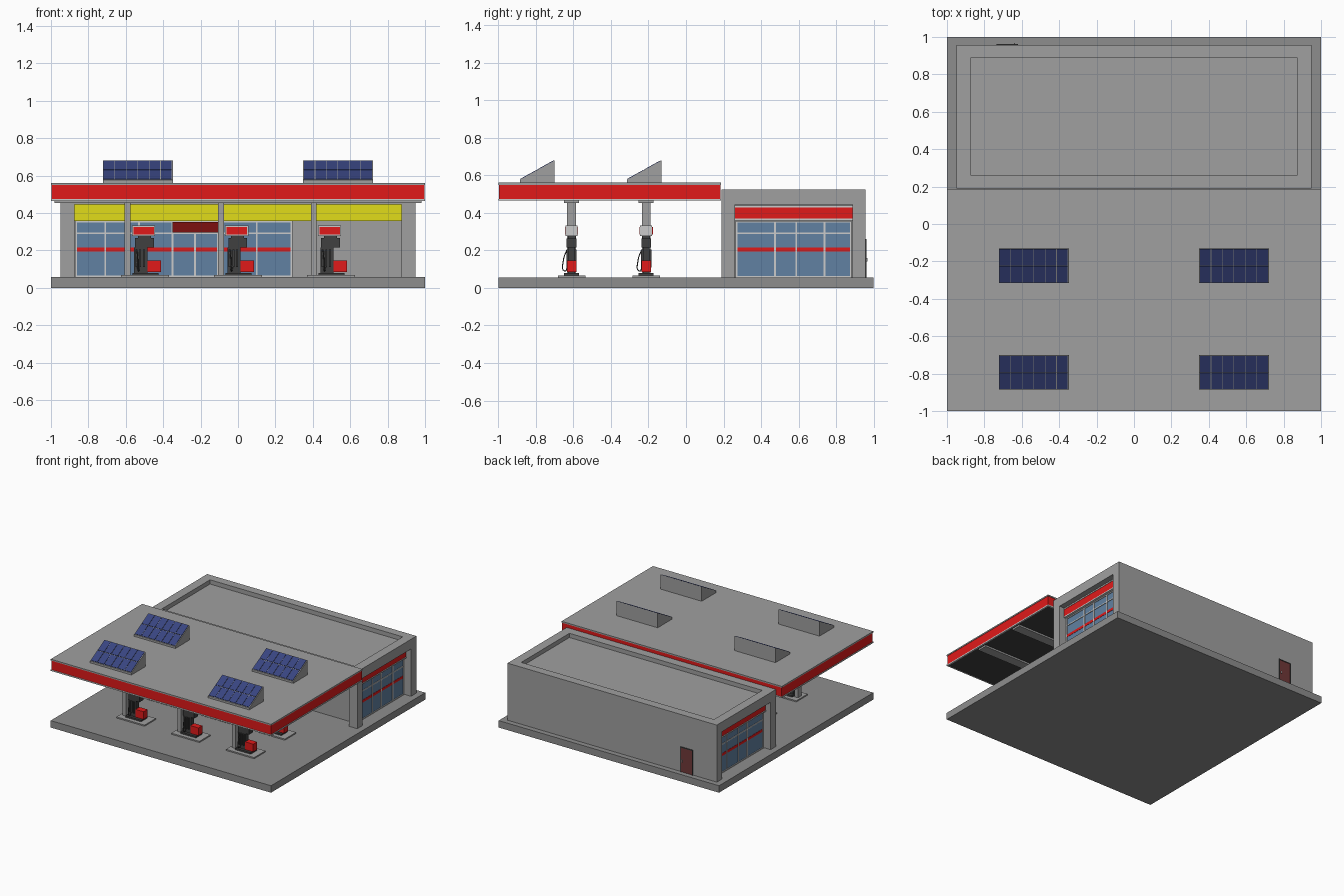
import bpy, bmesh

if "Cube" in bpy.data.objects:
    bpy.data.objects.remove(bpy.data.objects["Cube"])


def material(name, r, g, b):
    m = bpy.data.materials.new(name)
    m.diffuse_color = (r, g, b, 1)
    m.use_nodes = True
    m.node_tree.nodes["Principled BSDF"].inputs["Base Color"].default_value = m.diffuse_color
    return m


RED = material("red", 0.75, 0.01, 0.01)
DARK_RED = material("dark_red", 0.2, 0.005, 0.005)
YELLOW = material("yellow", 0.75, 0.72, 0.01)
WHITE = material("white", 0.75, 0.75, 0.75)
GLASS = material("glass", 0.12, 0.22, 0.36)
NAVY = material("navy", 0.04, 0.06, 0.22)
DARK = material("dark", 0.05, 0.05, 0.05)
BROWN = material("brown", 0.16, 0.04, 0.04)
GREY = material("grey", 0.35, 0.35, 0.35)
PAVING = material("paving", 0.27, 0.27, 0.27)


def finish(name, bm, mat):
    bmesh.ops.recalc_face_normals(bm, faces=bm.faces[:])
    mesh = bpy.data.meshes.new(name)
    bm.to_mesh(mesh)
    bm.free()
    mesh.materials.append(mat)
    ob = bpy.data.objects.new(name, mesh)
    bpy.context.collection.objects.link(ob)
    return ob


def boxes(name, mat, *spans):
    """One object from boxes given as x0, x1, y0, y1, z0, z1."""
    bm = bmesh.new()
    for x0, x1, y0, y1, z0, z1 in spans:
        for v in bmesh.ops.create_cube(bm, size=1)["verts"]:
            v.co = (x1 if v.co.x > 0 else x0, y1 if v.co.y > 0 else y0, z1 if v.co.z > 0 else z0)
    return finish(name, bm, mat)


def prism(name, mat, profile, x0, x1):
    """Extrude a (y, z) profile along x."""
    bm = bmesh.new()
    face = bm.faces.new([bm.verts.new((x0, y, z)) for y, z in profile])
    out = bmesh.ops.extrude_face_region(bm, geom=[face])["geom"]
    for v in out:
        if isinstance(v, bmesh.types.BMVert):
            v.co.x = x1
    return finish(name, bm, mat)


def side_boxes(name, mat, s, *spans):
    """Boxes for the +x side, mirrored when s is -1."""
    return boxes(name, mat, *[(*sorted((s * a, s * b)), *rest) for a, b, *rest in spans])


# Forecourt slab
G = 0.057
boxes("forecourt_slab", PAVING, (-1, 1, -1, 1, 0, G))

# Shop: inner body, rear wall, corner pillars, parapet ring
boxes("shop_body", GREY, (-0.88, 0.88, 0.262, 0.9, G, 0.49))
boxes("rear_wall", GREY, (-0.95, 0.95, 0.887, 0.957, G, 0.445))
for s, n in ((1, "right"), (-1, "left")):
    side_boxes(n + "_corner_pillar", GREY, s, (0.875, 0.95, 0.19, 0.26, G, 0.445))
boxes("roof_parapet", GREY,
      (-0.95, 0.95, 0.19, 0.262, 0.445, 0.525), (-0.95, 0.95, 0.887, 0.957, 0.445, 0.525),
      (-0.95, -0.875, 0.262, 0.887, 0.445, 0.525), (0.875, 0.95, 0.262, 0.887, 0.445, 0.525))

# Front shop windows and entrance
FX = (-0.867, -0.71, -0.53, -0.35, -0.23, -0.108, 0.10, 0.287)
boxes("front_glass", GLASS, (-0.867, 0.287, 0.256, 0.262, 0.065, 0.355))
boxes("front_window_frame", WHITE,
      *[(x - 0.005, x + 0.005, 0.25, 0.26, G, 0.355) for x in FX],
      *[(-0.872, 0.292, 0.25, 0.26, z, z + 0.008) for z in (G, 0.288, 0.349)])
boxes("front_window_stripe", RED, (-0.867, 0.287, 0.253, 0.26, 0.194, 0.215))
boxes("front_fascia_band", YELLOW, (-0.877, 0.877, 0.24, 0.262, 0.358, 0.445))
boxes("entrance_sign", DARK_RED, (-0.35, -0.108, 0.235, 0.26, 0.295, 0.352))

# Side windows with red sign band
SY = (0.27, 0.475, 0.588, 0.738, 0.878)
for s, n in ((1, "right"), (-1, "left")):
    side_boxes(n + "_glass", GLASS, s, (0.88, 0.886, 0.27, 0.878, 0.065, 0.355))
    side_boxes(n + "_window_frame", WHITE, s,
               *[(0.88, 0.891, y - 0.005, y + 0.005, G, 0.355) for y in SY],
               *[(0.88, 0.891, 0.265, 0.883, z, z + 0.008) for z in (G, 0.288, 0.349)])
    side_boxes(n + "_window_stripe", RED, s, (0.88, 0.888, 0.27, 0.878, 0.194, 0.215))
    side_boxes(n + "_sign_band", RED, s, (0.88, 0.905, 0.262, 0.887, 0.37, 0.43))
    side_boxes(n + "_sign_trim", WHITE, s, (0.88, 0.908, 0.262, 0.887, 0.36, 0.37),
               (0.88, 0.908, 0.262, 0.887, 0.43, 0.44))

# Rear service door
boxes("rear_door", BROWN, (-0.728, -0.627, 0.95, 0.96, G, 0.255))
boxes("rear_door_frame", DARK, (-0.735, -0.728, 0.95, 0.963, G, 0.262),
      (-0.627, -0.62, 0.95, 0.963, G, 0.262), (-0.728, -0.627, 0.95, 0.963, 0.255, 0.262))
boxes("rear_door_handle", WHITE, (-0.642, -0.636, 0.957, 0.967, 0.14, 0.16))

# Canopy: soffit, red fascia, trims, top deck
boxes("canopy_soffit", DARK, (-0.99, 0.99, -0.99, 0.175, 0.466, 0.48))
boxes("canopy_fascia", RED, (-0.997, 0.997, -0.997, 0.183, 0.475, 0.55))
boxes("canopy_deck", GREY, (-1, 1, -1, 0.186, 0.55, 0.561))
boxes("canopy_lower_trim", WHITE,
      (-1, 1, -1, -0.99, 0.465, 0.475), (-1, 1, 0.175, 0.186, 0.465, 0.475),
      (-1, -0.99, -0.99, 0.175, 0.465, 0.475), (0.99, 1, -0.99, 0.175, 0.465, 0.475))


def hose(name, x, y):
    cu = bpy.data.curves.new(name, "CURVE")
    cu.dimensions = "3D"
    cu.bevel_depth = 0.003
    cu.bevel_resolution = 1
    cu.resolution_u = 5
    sp = cu.splines.new("BEZIER")
    pts = [(0.0, -0.024, 0.205), (0.004, -0.043, 0.15), (0.008, -0.036, 0.09), (0.012, -0.022, 0.115)]
    sp.bezier_points.add(len(pts) - 1)
    for p, c in zip(sp.bezier_points, pts):
        p.co = (x + c[0], y + c[1], c[2])
        p.handle_left_type = p.handle_right_type = "AUTO"
    cu.materials.append(DARK)
    bpy.context.collection.objects.link(bpy.data.objects.new(name, cu))


# Columns, beams and fuel pumps in two rows of three
for r, y in enumerate((-0.61, -0.212)):
    boxes(f"canopy_beam_{r}", GREY, (-0.98, 0.98, y - 0.04, y + 0.04, 0.452, 0.467))
    for k, c in enumerate((-0.59, -0.092, 0.405)):
        t = f"_{r}_{k}"

        def part(name, mat, *spans):
            boxes(name + t, mat, *[(c + a, c + b, y + d, y + e, f, g) for a, b, d, e, f, g in spans])

        part("column", GREY, (-0.016, 0.016, -0.023, 0.023, G, 0.455))
        part("pump_island", GREY, (-0.035, 0.22, -0.073, 0.073, G, 0.067))
        part("pump_foot", DARK, (0.025, 0.165, -0.04, 0.04, 0.067, 0.08))
        part("pump_body", DARK, (0.035, 0.105, -0.018, 0.018, 0.08, 0.215),
             (0.04, 0.14, -0.026, 0.026, 0.215, 0.265), (0.055, 0.125, -0.02, 0.02, 0.265, 0.282))
        part("pump_nozzles", DARK,
             *[(x, x + 0.01, d, d + 0.01, 0.11, 0.205) for x in (0.042, 0.062, 0.082) for d in (-0.027, 0.017)])
        part("pump_cabinet", RED, (0.105, 0.178, -0.025, 0.025, 0.084, 0.147))
        part("pump_head", WHITE, (0.023, 0.147, -0.032, 0.032, 0.278, 0.333))
        part("pump_head_panel", RED, (0.03, 0.14, -0.035, 0.035, 0.285, 0.326))
        hose("pump_hose" + t, c + 0.05, y)

# Tilted solar panels on the canopy: wedge stand plus 6 x 2 cells
for r, y in enumerate((-0.885, -0.315)):
    for k, x in enumerate((-0.722, 0.348)):
        z0, z1, d, w = 0.577, 0.68, 0.185, 0.374
        prism(f"solar_stand_{r}_{k}", GREY,
              [(y, 0.56), (y + d, 0.56), (y + d, z1), (y, z0)], x, x + w)
        bm = bmesh.new()
        for i in range(6):
            for j in range(2):
                xs = (x + 0.004 + i * 0.0612, x + 0.004 + i * 0.0612 + 0.0575)
                fs = (0.02 + j * 0.49, 0.02 + j * 0.49 + 0.465)
                lo, hi = [[bm.verts.new((xs[a], y + d * fs[b] - 0.4 * h, z0 + (z1 - z0) * fs[b] + h))
                           for a, b in ((0, 0), (1, 0), (1, 1), (0, 1))] for h in (0, 0.003)]
                bm.faces.new(hi)
                for q in range(4):
                    bm.faces.new((lo[q], lo[(q + 1) % 4], hi[(q + 1) % 4], hi[q]))
        finish(f"solar_cells_{r}_{k}", bm, NAVY)
